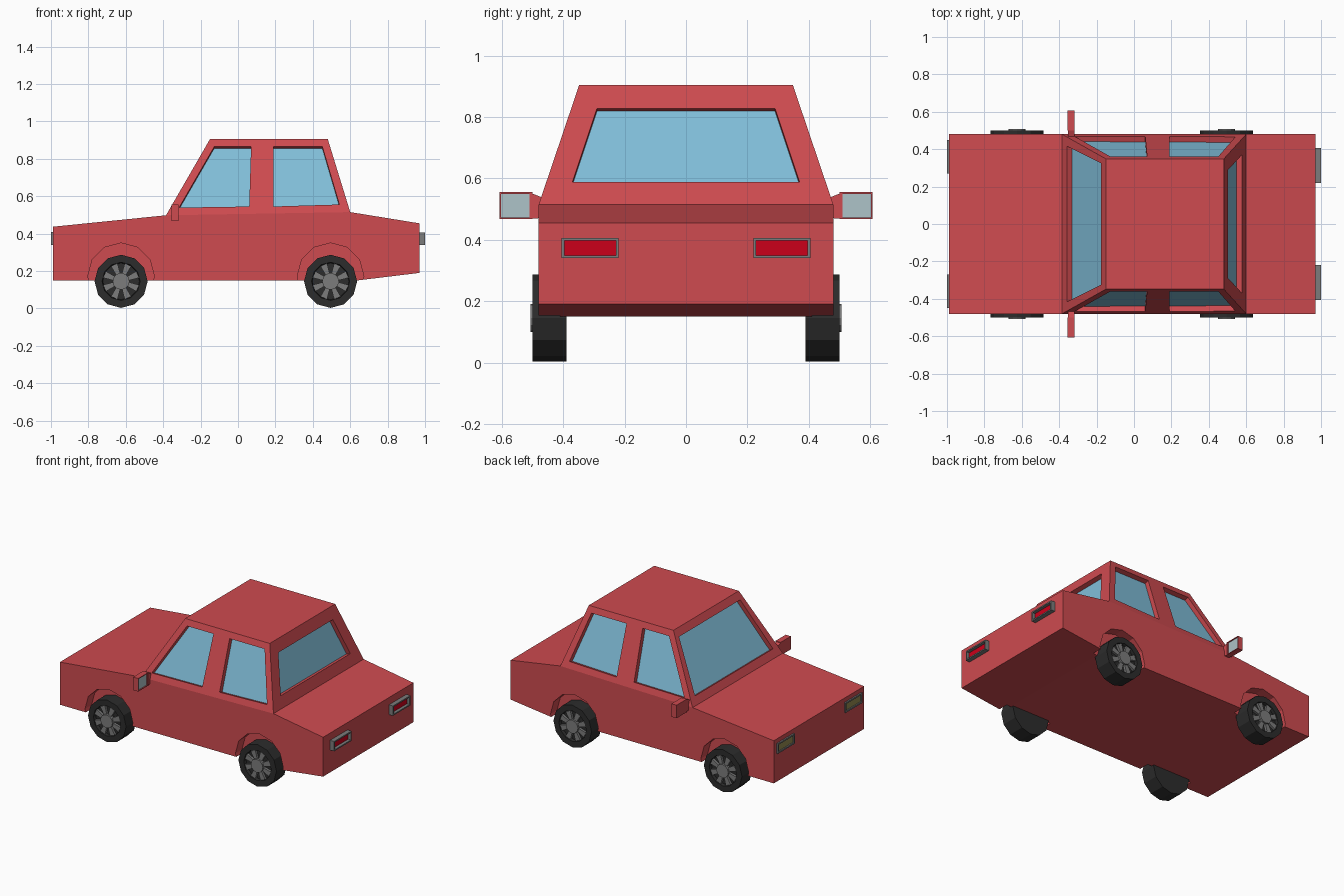
import bpy, bmesh
from math import sin, cos, pi
from mathutils import Vector as V

if "Cube" in bpy.data.objects:
    bpy.data.objects.remove(bpy.data.objects["Cube"])


def material(name, r, g, b):
    m = bpy.data.materials.new(name)
    m.diffuse_color = (r, g, b, 1)
    m.use_nodes = True
    m.node_tree.nodes["Principled BSDF"].inputs["Base Color"].default_value = m.diffuse_color
    return m


RED = material("red_paint", 0.62, 0.07, 0.08)
GLASS = material("window_blue", 0.22, 0.52, 0.70)
TYRE = material("tyre_black", 0.025, 0.025, 0.025)
GREY = material("trim_grey", 0.2, 0.2, 0.2)
TAIL = material("tail_red", 0.6, 0.0, 0.01)
LAMP = material("lamp_yellow", 0.30, 0.25, 0.08)
SILVER = material("mirror_silver", 0.42, 0.55, 0.58)


def finish(bm, name, mat):
    bmesh.ops.recalc_face_normals(bm, faces=bm.faces)
    me = bpy.data.meshes.new(name)
    bm.to_mesh(me)
    bm.free()
    ob = bpy.data.objects.new(name, me)
    bpy.context.collection.objects.link(ob)
    if mat:
        me.materials.append(mat)
    return ob


def prism(bm, pts, offset):
    """Closed prism: polygon pts swept by offset."""
    a = [bm.verts.new(p) for p in pts]
    b = [bm.verts.new(V(p) + V(offset)) for p in pts]
    n = len(a)
    caps = [bm.faces.new(a), bm.faces.new(b)]
    sides = [bm.faces.new((a[i], a[(i + 1) % n], b[(i + 1) % n], b[i])) for i in range(n)]
    return a, b, caps, sides


def ring(x, y, z, r, n):
    return [V((x + r * sin(2 * pi * i / n), y, z + r * cos(2 * pi * i / n))) for i in range(n)]


def mirrored(pts, s):
    return [V((p[0], p[1] * s, p[2])) for p in pts]


# Body shell: side profile swept across, with the cabin raised from the deck
W, ROOF_W, ROOF_Z = 0.48, 0.348, 0.905
profile = [(-.99, .15), (-.99, .437), (-.385, .498), (.60, .515), (.97, .455), (.97, .19), (.64, .15)]
bm = bmesh.new()
a, b, caps, sides = prism(bm, [(x, -W, z) for x, z in profile], (0, 2 * W, 0))
bm.faces.remove(sides[2])
base = [a[2], a[3], b[3], b[2]]
top = [bm.verts.new((x, y, ROOF_Z)) for x, y in
       ((-.15, -ROOF_W), (.48, -ROOF_W), (.48, ROOF_W), (-.15, ROOF_W))]
for i in range(4):
    j = (i + 1) % 4
    bm.faces.new((base[i], base[j], top[j], top[i]))
bm.faces.new(top)
body = finish(bm, "car_body", RED)


# Window outlines, lying on the sloping cabin walls
def on_side(x, z):
    return V((x, W + (z - .507) / (ROOF_Z - .507) * (ROOF_W - W), z))


def on_end(x0, z0, x1, y, z):
    return V((x0 + (z - z0) / (ROOF_Z - z0) * (x1 - x0), y, z))


front_side = [on_side(*p) for p in ((-.315, .54), (.06, .545), (.07, .865), (-.127, .865))]
rear_side = [on_side(*p) for p in ((.19, .545), (.542, .555), (.451, .865), (.19, .865))]
windscreen = [on_end(-.385, .498, -.15, y, z) for y, z in ((-.415, .545), (.415, .545), (.325, .86), (-.325, .86))]
back_window = [on_end(.60, .515, .48, y, z) for y, z in ((-.37, .588), (.37, .588), (.29, .828), (-.29, .828))]
windows = {"windscreen": windscreen, "back_window": back_window}
for s, side in ((-1, "right"), (1, "left")):
    windows["front_window_" + side] = mirrored(front_side, s)
    windows["rear_window_" + side] = mirrored(rear_side, s)

# Panes, and one cutter for all window recesses and wheel arches
cut = bmesh.new()
for name, pts in windows.items():
    n = (pts[1] - pts[0]).cross(pts[3] - pts[0]).normalized()
    if n.z < 0:
        n = -n
    prism(cut, [p + n * .03 for p in pts], n * -.062)
    bm = bmesh.new()
    prism(bm, [p - n * .03 for p in pts], n * -.01)
    finish(bm, name, GLASS)

AXLES = {"front": -.625, "rear": .495}
WHEEL_Z = .145
for x in AXLES.values():
    for s in (-1, 1):
        prism(cut, ring(x, s * .41, .172, .178, 12), (0, s * .2, 0))
cutter = finish(cut, "recess_cutter", None)
cutter.hide_render = True
cutter.display_type = 'WIRE'
mod = body.modifiers.new("recesses", 'BOOLEAN')
mod.operation = 'DIFFERENCE'
mod.solver = 'EXACT'
mod.object = cutter

# Wheels: dished tyre, hub and eight wedge spokes
for end, x in AXLES.items():
    for s, side in ((-1, "right"), (1, "left")):
        tag = "_" + end + "_" + side
        bm = bmesh.new()
        _, _, caps, _ = prism(bm, ring(x, s * .39, WHEEL_Z, .142, 12), (0, s * .11, 0))
        bmesh.ops.recalc_face_normals(bm, faces=bm.faces)
        bmesh.ops.inset_region(bm, faces=[caps[1]], thickness=.04)
        bmesh.ops.inset_region(bm, faces=[caps[1]], thickness=.004)
        for v in caps[1].verts:
            v.co.y -= s * .02
        finish(bm, "tyre" + tag, TYRE)
        bm = bmesh.new()
        prism(bm, ring(x, s * .475, WHEEL_Z, .045, 12), (0, s * .032, 0))
        for k in range(8):
            t = 2 * pi * (k + .5) / 8
            d, e = V((sin(t), 0, cos(t))), V((cos(t), 0, -sin(t)))
            c = V((x, s * .475, WHEEL_Z))
            prism(bm, [c + d * .035 - e * .011, c + d * .035 + e * .011,
                       c + d * .096 + e * .019, c + d * .096 - e * .019], (0, s * .021, 0))
        finish(bm, "wheel_rim" + tag, GREY)


# Framed panel facing along x: box with a sunken coloured face
def framed(name, pts, dx, rim, depth, frame_mat, face_mat):
    bm = bmesh.new()
    _, _, caps, _ = prism(bm, pts, (dx, 0, 0))
    bmesh.ops.recalc_face_normals(bm, faces=bm.faces)
    face = caps[1]
    bmesh.ops.inset_region(bm, faces=[face], thickness=rim)
    bmesh.ops.inset_region(bm, faces=[face], thickness=.0005)
    for v in face.verts:
        v.co.x -= depth if dx > 0 else -depth
    face.material_index = 1
    finish(bm, name, frame_mat).data.materials.append(face_mat)


def rect(x, y0, y1, z0, z1):
    return [(x, y0, z0), (x, y1, z0), (x, y1, z1), (x, y0, z1)]


for s, side in ((-1, "right"), (1, "left")):
    # Lamps
    framed("headlight_" + side, mirrored(rect(-.98, .27, .45, .34, .408), s), -.02, .014, .008, GREY, LAMP)
    framed("tail_light_" + side, mirrored(rect(.96, .22, .405, .34, .406), s), .04, .02 / 2 + .002, .02, GREY, TAIL)
    # Door mirror: housing and tapered stalk
    framed("door_mirror_" + side, mirrored(rect(-.355, .50, .608, .467, .555), s), .038, .007, .006, RED, SILVER)
    bm = bmesh.new()
    prism(bm, mirrored([(-.353, .46, .472), (-.353, .51, .468), (-.353, .51, .554), (-.353, .46, .535)], s),
          (.034, 0, 0))
    finish(bm, "mirror_stalk_" + side, RED)
